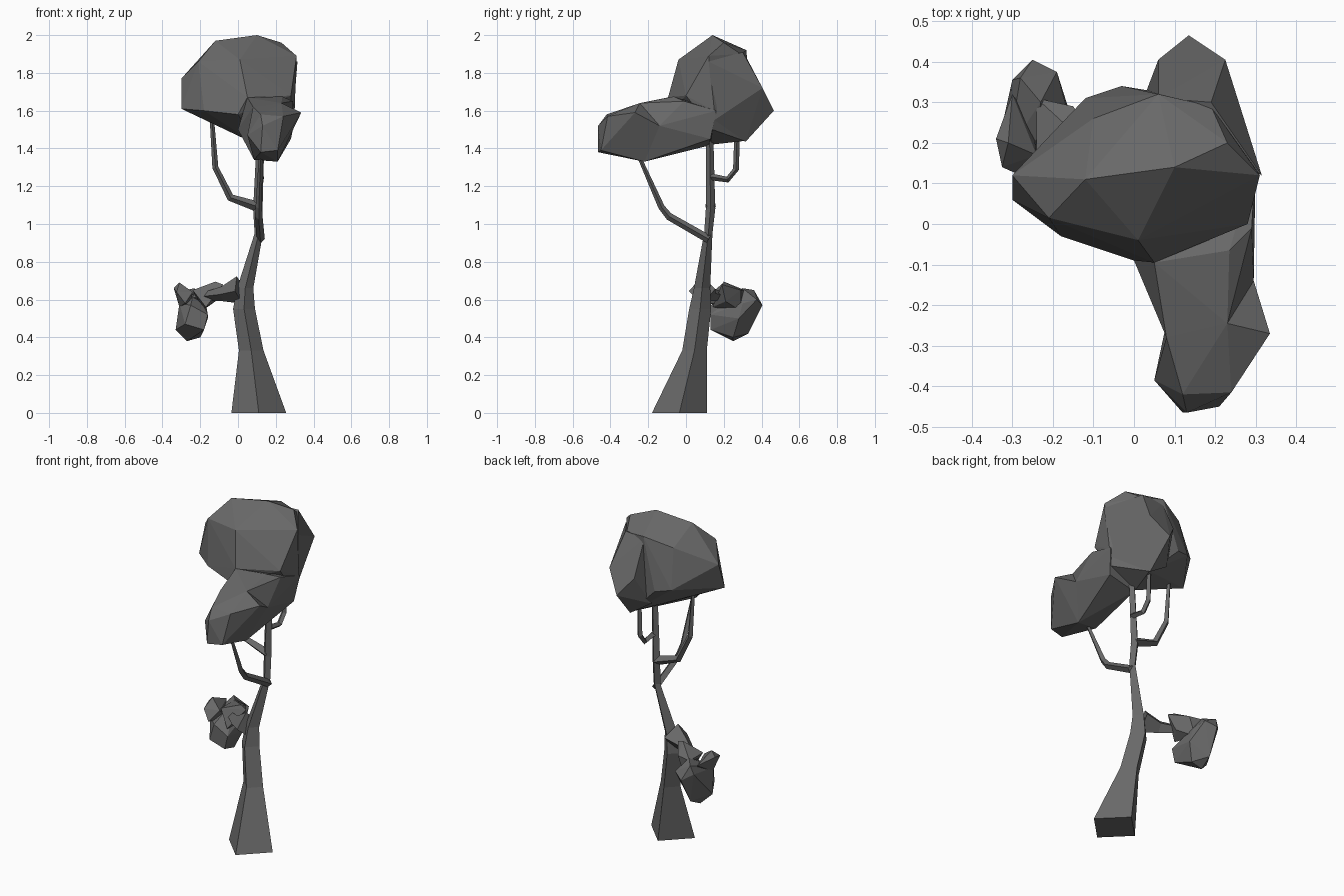
import bpy
import bmesh
from math import cos, sin, pi
from mathutils import Vector

CM = 0.01  # coordinates below are in hundredths of a unit

cube = bpy.data.objects.get("Cube")
if cube:
    bpy.data.objects.remove(cube, do_unlink=True)


def make_material(name, color):
    mat = bpy.data.materials.new(name)
    mat.use_nodes = True
    mat.diffuse_color = color
    mat.node_tree.nodes["Principled BSDF"].inputs["Base Color"].default_value = color
    return mat


grey = make_material("dark grey", (0.14, 0.14, 0.14, 1))


def finish(name, bm):
    """Turn a bmesh into a flat shaded object."""
    bmesh.ops.recalc_face_normals(bm, faces=bm.faces)
    mesh = bpy.data.meshes.new(name)
    bm.to_mesh(mesh)
    bm.free()
    mesh.materials.append(grey)
    obj = bpy.data.objects.new(name, mesh)
    bpy.context.collection.objects.link(obj)
    return obj


def clump(name, points):
    """Faceted leaf clump wrapped around a few corner points."""
    bm = bmesh.new()
    for point in points:
        bm.verts.new(Vector(point) * CM)
    hull = bmesh.ops.convex_hull(bm, input=bm.verts)
    loose = set(hull["geom_interior"]) | set(hull["geom_unused"])
    bmesh.ops.delete(bm, geom=[g for g in loose if isinstance(g, bmesh.types.BMVert)],
                     context="VERTS")
    return finish(name, bm)


def foliage(name, *clumps):
    """Fuse several clumps into one skin."""
    base = clump(name, clumps[0])
    for points in clumps[1:]:
        extra = clump("extra", points)
        union = base.modifiers.new("union", "BOOLEAN")
        union.operation = "UNION"
        union.solver = "EXACT"
        union.object = extra
        bpy.context.view_layer.objects.active = base
        bpy.ops.object.modifier_apply(modifier=union.name)
        bpy.data.objects.remove(extra, do_unlink=True)


def limb(name, path, level=False):
    """Four sided tapering tube along (x, y, z, radius) stations."""
    bm = bmesh.new()
    centres = [Vector(station[:3]) * CM for station in path]
    # a side direction taken from the whole run, so the tube does not twist
    run = centres[-1] - centres[0]
    across = Vector((1, 0, 0)) if level or abs(run.x) < abs(run.y) else Vector((0, 1, 0))
    rings = []
    for i, centre in enumerate(centres):
        ahead = centres[min(i + 1, len(path) - 1)]
        behind = centres[max(i - 1, 0)]
        axis = Vector((0, 0, 1)) if level else (ahead - behind).normalized()
        side = (across - axis * across.dot(axis)).normalized()
        other = axis.cross(side)
        radius = path[i][3] * CM
        rings.append([bm.verts.new(centre + radius * (side * cos(a) + other * sin(a)))
                      for a in (k * pi / 2 for k in range(4))])
    for low, high in zip(rings, rings[1:]):
        for k in range(4):
            n = (k + 1) % 4
            bm.faces.new((low[k], low[n], high[n], high[k]))
    bm.faces.new(rings[0][::-1])
    bm.faces.new(rings[-1])
    finish(name, bm)


# Trunk with a flared foot
limb("trunk", [(11, -3.5, 0, 14.5), (7, 4.5, 33, 6.5), (3.2, 7.5, 55, 5.8),
               (3.8, 8.5, 66, 4.3), (11, 11.8, 95, 2.2), (10.5, 13, 108, 2.5),
               (12, 12.5, 146, 2)], level=True)

# Branches
limb("front_branch", [(12, 12, 92, 2.2), (11, -9, 104, 2),
                      (11, -13, 109, 1.7), (12, -25, 136, 1)])
limb("side_branch", [(11, 13, 109, 2.8), (-4, 13, 114, 2),
                     (-12, 13, 130, 1.6), (-14, 13, 158, 1.1)])
limb("back_branch", [(12, 13, 125, 1.8), (12, 22, 123.5, 1.6),
                     (12, 26.5, 129, 1.6), (12, 27, 148, 1.4)])
limb("low_branch", [(1, 8.5, 65, 7.5), (-8, 12, 63, 4), (-16, 18, 62, 2.5),
                    (-23, 23, 61, 2)])

# Main crown, its back bulge, and the drooping front lobe in two clumps
crown = [
    (10, 14, 200), (-12, 11, 197), (1, -4, 187), (-21, 1.5, 186), (23, 20, 196),
    (31, 12, 189), (6, 32, 192), (-10, 26, 187), (-30, 12, 177), (-30, 6, 161),
    (-18, -3, 160), (5, -9.5, 167), (0, -9, 158), (28, 0, 168), (-12, 31, 164),
    (-3, 34, 162), (19, 29, 190), (15, 31, 144), (10, 13, 142),
    (30, 15, 160), (28, 14, 150)]
back_bulge = [
    (13.5, 46.5, 160), (22.5, 40.5, 172), (6, 40.5, 170), (6, 31, 190),
    (19, 30, 191), (31.5, 12, 186), (29, 15, 155), (15, 31.5, 143.5), (2, 30, 152)]
waist = [(8, -28, 162), (23, -24.5, 164), (29.5, -14, 152), (8.5, -22, 134), (21, -22, 133)]
neck = waist + [
    (5, -9.5, 167), (23.5, -6.5, 167.5), (29, -1, 165), (0, -9, 150),
    (14, -2, 138), (10, 12, 141.5), (28, 13, 145), (30, 16, 160)]
tip = waist + [
    (33.5, -27, 159), (5, -38.5, 147), (12, -42, 158), (24, -41.5, 157),
    (13, -46.5, 152), (12, -46.5, 138), (21, -45, 139)]
foliage("crown", crown, back_bulge, neck, tip)

# Small low clump with two tufts
body = [
    (-31, 18, 58), (-33, 22, 44), (-27, 25, 38), (-20, 25, 40), (-16, 28, 50),
    (-17, 30, 58), (-25, 40.5, 57), (-30, 35.5, 60), (-19, 37.5, 60), (-26, 33, 42),
    (-28, 13, 47), (-18, 13, 44), (-16, 13, 52), (-25, 13, 57), (-23, 30, 66),
    (-28, 36, 65)]
outer_tuft = [
    (-34, 21, 66), (-31, 20, 69), (-32.5, 14, 64), (-28, 12, 58), (-31, 19, 56),
    (-24, 17, 64), (-30, 32, 64), (-25, 25, 57)]
inner_tuft = [
    (-12, 20, 69.5), (-8, 19, 68), (-15, 29, 65), (-24, 31, 65), (-24, 18, 65),
    (-19, 29, 54), (-17, 14, 56), (-12, 21, 59)]
foliage("low_clump", body, outer_tuft, inner_tuft)
